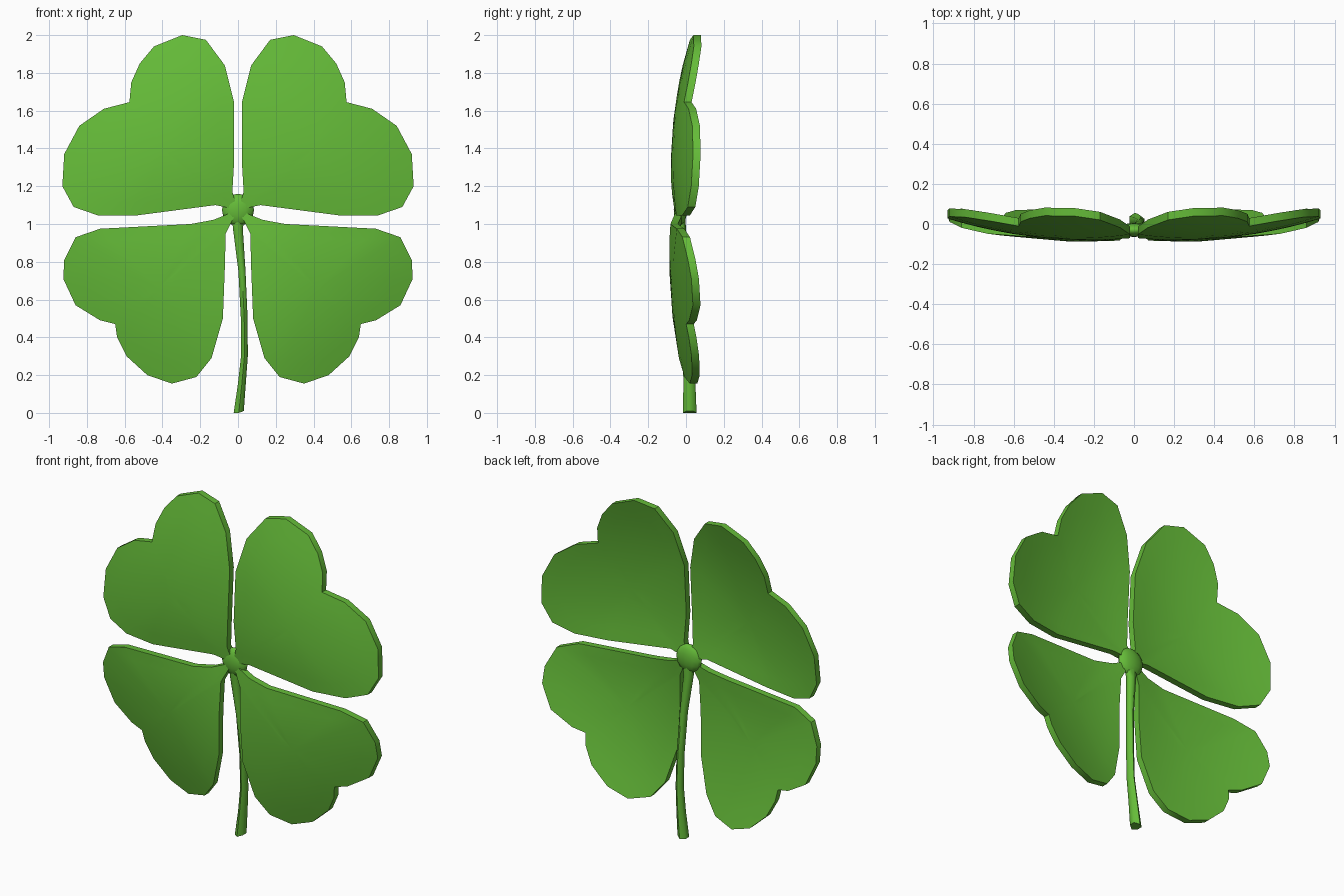
import bpy, bmesh, math
from mathutils import Vector

if "Cube" in bpy.data.objects:
    bpy.data.objects.remove(bpy.data.objects["Cube"])

green = bpy.data.materials.new("clover green")
green.diffuse_color = (0.13, 0.5, 0.04, 1)
green.use_nodes = True
green.node_tree.nodes["Principled BSDF"].inputs["Base Color"].default_value = green.diffuse_color
HUB_Z, HUB_Y = 1.075, -0.03


def finish(name, bm, angle, mirror=False):
    bmesh.ops.recalc_face_normals(bm, faces=bm.faces)
    me = bpy.data.meshes.new(name)
    bm.to_mesh(me)
    bm.free()
    me.materials.append(green)
    ob = bpy.data.objects.new(name, me)
    bpy.context.collection.objects.link(ob)
    if mirror:
        m = ob.modifiers.new("mirror", 'MIRROR')
        m.use_axis[0] = True
        m.use_mirror_merge = False
    for o in bpy.context.selected_objects:
        o.select_set(False)
    ob.select_set(True)
    bpy.context.view_layer.objects.active = ob
    bpy.ops.object.shade_smooth_by_angle(angle=math.radians(angle))
    return ob


def leaf(name, outline, centre, axis, a, b, c):
    """Heart outline filled with rings, bowed forward along its midrib."""
    bm = bmesh.new()
    ax = Vector(axis).normalized()
    cen = Vector(centre)

    def vert(p, side):
        v = Vector((p.x, p.y - HUB_Z))
        d = v.dot(ax)
        t = v.x * ax.y - v.y * ax.x
        y = HUB_Y + a * d + b * d * d + c * t * t
        return bm.verts.new((p.x, y + side * 0.02, p.y))

    n = len(outline)
    rims = []
    for side in (-1, 1):
        mid = vert(cen, side)
        prev = None
        for s in (0.2, 0.4, 0.6, 0.8, 1.0):
            ring = [vert(cen.lerp(Vector(p), s), side) for p in outline]
            for i in range(n):
                j = (i + 1) % n
                if prev:
                    bm.faces.new((prev[i], prev[j], ring[j], ring[i]))
                else:
                    bm.faces.new((mid, ring[i], ring[j]))
            prev = ring
        rims.append(prev)
    for i in range(n):
        j = (i + 1) % n
        bm.faces.new((rims[0][i], rims[0][j], rims[1][j], rims[1][i]))
    finish(name, bm, 40, mirror=True)


# upper pair of leaflets
leaf("upper_leaves",
     [(0, 1.075), (0.03, 1.17), (0.02, 1.34), (0.02, 1.64), (0.07, 1.84), (0.17, 1.975),
      (0.295, 2.0), (0.445, 1.94), (0.52, 1.85), (0.565, 1.75), (0.575, 1.645),
      (0.71, 1.61), (0.84, 1.52), (0.92, 1.37), (0.93, 1.2), (0.87, 1.09),
      (0.74, 1.045), (0.54, 1.045), (0.12, 1.10)],
     (0.40, 1.40), (0.71, 0.71), -0.186, 0.29, 0.17)

# lower pair of leaflets
leaf("lower_leaves",
     [(0, 1.075), (0.13, 1.022), (0.25, 1.0), (0.73, 0.975), (0.86, 0.93), (0.92, 0.81),
      (0.925, 0.71), (0.86, 0.57), (0.73, 0.49), (0.65, 0.47), (0.64, 0.40),
      (0.59, 0.30), (0.48, 0.20), (0.35, 0.155), (0.22, 0.19), (0.14, 0.29),
      (0.08, 0.50), (0.07, 0.76), (0.065, 0.95), (0.045, 0.99)],
     (0.42, 0.66), (0.73, -0.68), -0.217, 0.309, 0.11)

# hub where the leaflets meet
bm = bmesh.new()
bmesh.ops.create_uvsphere(bm, u_segments=12, v_segments=8, radius=1)
for v in bm.verts:
    v.co = Vector((v.co.x * 0.085, v.co.y * 0.035 + HUB_Y, v.co.z * 0.085 + HUB_Z))
finish("hub", bm, 60)

# curved stem: x, y, z, half width, half depth
bm = bmesh.new()
rings = []
for x, y, z, w, d in [(0.0, -0.03, 1.06, 0.035, 0.025), (0.0, -0.025, 0.97, 0.026, 0.025),
                      (0.021, -0.01, 0.75, 0.019, 0.025), (0.033, 0.005, 0.5, 0.018, 0.026),
                      (0.034, 0.012, 0.3, 0.018, 0.028), (0.02, 0.018, 0.15, 0.021, 0.032),
                      (0.004, 0.02, 0.005, 0.027, 0.036)]:
    ring = []
    for k in range(6):
        t = math.pi * (k / 3 + 0.5)
        ring.append(bm.verts.new((x + w * 1.15 * math.cos(t), y + d * math.sin(t), z)))
    if rings:
        for i in range(6):
            j = (i + 1) % 6
            bm.faces.new((rings[-1][i], rings[-1][j], ring[j], ring[i]))
    rings.append(ring)
bm.faces.new(rings[0])
bm.faces.new(rings[-1])
for v in rings[-1]:
    v.co.z = 0.0 if v.co.x < 0.01 else 0.01
finish("stem", bm, 65)
